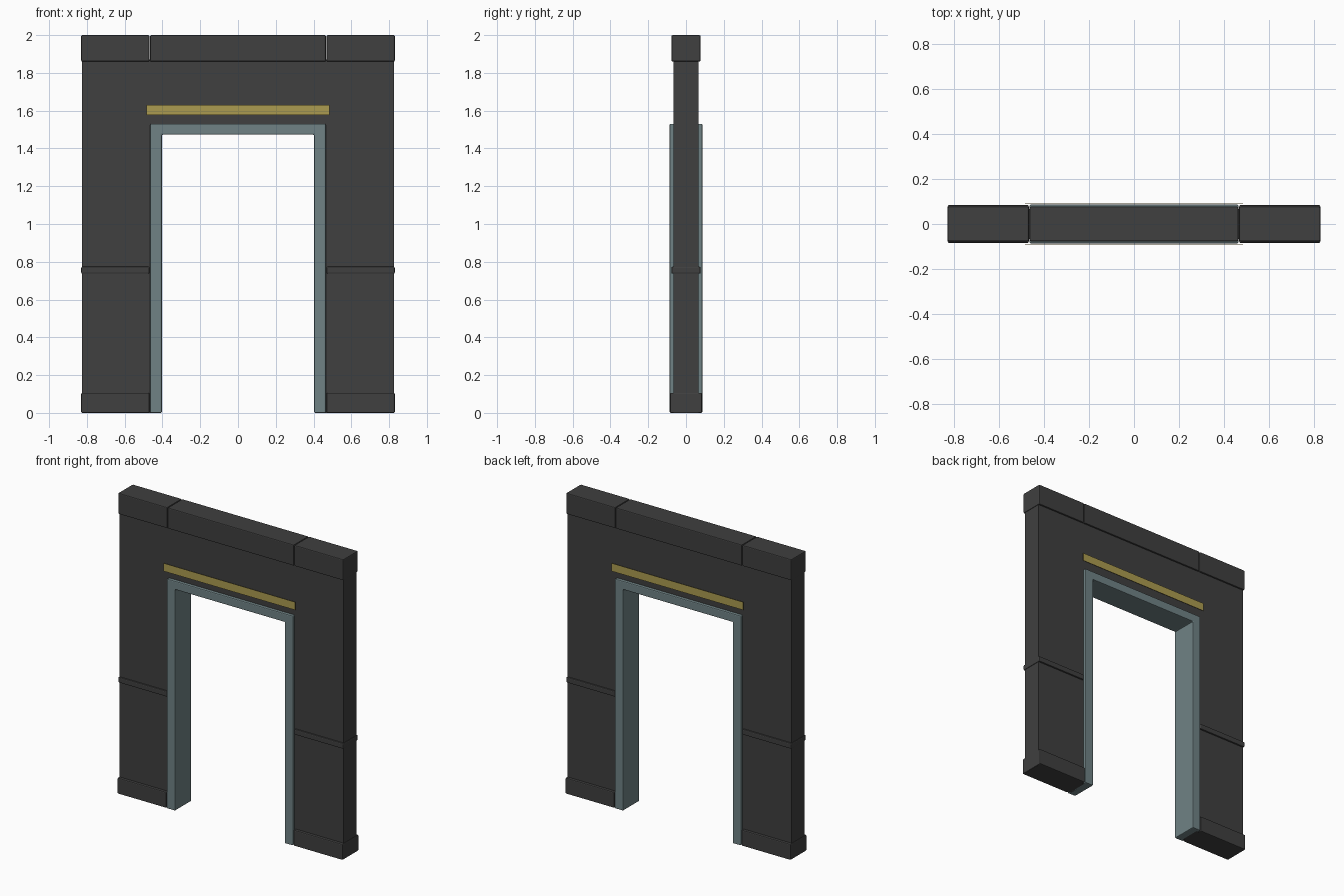
import bpy
import bmesh

cube = bpy.data.objects.get("Cube")
if cube:
    bpy.data.objects.remove(cube, do_unlink=True)


def material(name, colour):
    mat = bpy.data.materials.new(name)
    mat.use_nodes = True
    mat.diffuse_color = (*colour, 1)
    mat.node_tree.nodes["Principled BSDF"].inputs["Base Color"].default_value = (*colour, 1)
    return mat


CHARCOAL = material("charcoal", (0.05, 0.05, 0.05))
TEAL = material("grey_teal", (0.16, 0.225, 0.235))
GOLD = material("dull_gold", (0.41, 0.33, 0.08))


def finish(name, bm, mat, bevel=0):
    bmesh.ops.recalc_face_normals(bm, faces=bm.faces)
    mesh = bpy.data.meshes.new(name)
    bm.to_mesh(mesh)
    bm.free()
    mesh.materials.append(mat)
    obj = bpy.data.objects.new(name, mesh)
    bpy.context.collection.objects.link(obj)
    if bevel:
        mod = obj.modifiers.new("Bevel", "BEVEL")
        mod.width = bevel
        mod.segments = 2
    return obj


def block(name, x0, x1, z0, z1, half_depth, mat, bevel=0.006):
    bm = bmesh.new()
    bmesh.ops.create_cube(bm, size=1)
    for v in bm.verts:
        v.co.x = x1 if v.co.x > 0 else x0
        v.co.y = half_depth if v.co.y > 0 else -half_depth
        v.co.z = z1 if v.co.z > 0 else z0
    return finish(name, bm, mat, bevel)


def arch(name, outer, inner, top, opening, half_depth, mat, bevel=0):
    """Extruded doorway outline, open at the floor."""
    right = [(inner, opening), (inner, 0), (outer, 0), (outer, top)]
    outline = right + [(-x, z) for x, z in reversed(right)]
    bm = bmesh.new()
    face = bm.faces.new([bm.verts.new((x, -half_depth, z)) for x, z in outline])
    new = bmesh.ops.extrude_face_region(bm, geom=[face])["geom"]
    for v in new:
        if isinstance(v, bmesh.types.BMVert):
            v.co.y = half_depth
    return finish(name, bm, mat, bevel)


# Wall slab and door surround
arch("wall", 0.826, 0.45, 1.87, 1.51, 0.067, CHARCOAL)
arch("door_frame", 0.465, 0.403, 1.53, 1.473, 0.087, TEAL, 0.006)

# Skirting, mid rail and end cap on both sides
for side, s in (("left", 1), ("right", -1)):
    x0, x1 = sorted((s * 0.469, s * 0.83))
    block(side + "_skirting", x0, x1, 0, 0.106, 0.085, CHARCOAL)
    block(side + "_rail", x0, x1, 0.737, 0.774, 0.077, CHARCOAL)
    block(side + "_cap", x0, x1, 1.86, 2, 0.077, CHARCOAL)
block("middle_cap", -0.465, 0.465, 1.86, 2, 0.077, CHARCOAL)

# Thin strips floating above the doorway, front and back
for side, y in (("front", -0.09), ("back", 0.09)):
    strip = block(side + "_strip", -0.485, 0.485, 1.577, 1.63, 0.001, GOLD, 0)
    strip.location.y = y
